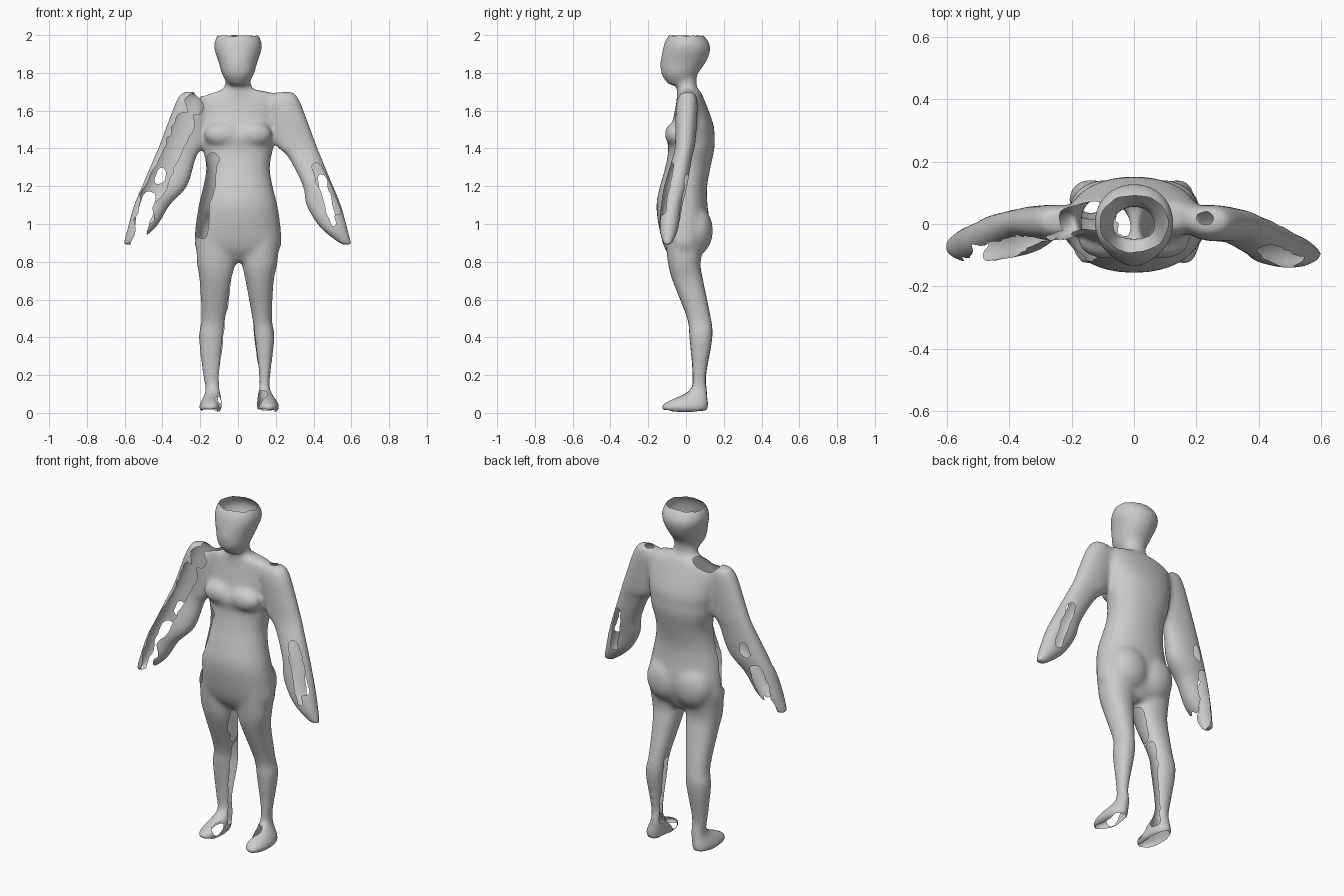
import bpy, bmesh, math
from mathutils import Vector, Matrix, noise

if "Cube" in bpy.data.objects:
    bpy.data.objects.remove(bpy.data.objects["Cube"])

bm = bmesh.new()


def spline(rows, steps=4):
    """Smooth curve through rows of equal length."""
    out = []
    for i in range(len(rows) - 1):
        a, b, c, d = (rows[max(0, min(len(rows) - 1, i + k))] for k in (-1, 0, 1, 2))
        for s in range(steps):
            t = s / steps
            out.append([q + t / 2 * (r - p + t * (2 * p - 5 * q + 4 * r - u + t * (3 * (q - r) + u - p)))
                        for p, q, r, u in zip(a, b, c, d)])
    return out + [list(rows[-1])]


def loft(rows, power=2.2, n=32):
    """Closed tube through level rings given as (z, x0, x1, y0, y1)."""
    rings = []
    for z, x0, x1, y0, y1 in spline(rows):
        ring = []
        for i in range(n):
            a = 2 * math.pi * i / n
            px, py = (math.copysign(abs(k) ** (2 / power), k) for k in (math.cos(a), math.sin(a)))
            ring.append(bm.verts.new((x0 + (x1 - x0) * (1 + px) / 2, y0 + (y1 - y0) * (1 + py) / 2, z)))
        rings.append(ring)
    for a, b in zip(rings, rings[1:]):
        for i in range(n):
            bm.faces.new((a[i - 1], a[i], b[i], b[i - 1]))
    bm.faces.new(rings[0])
    bm.faces.new(rings[-1])


def centred(rows):
    return [(z, -w, w, y0, y1) for z, w, y0, y1 in rows]


def ball(center, radii):
    m = Matrix.Translation(center) @ Matrix.Diagonal((*radii, 1))
    bmesh.ops.create_uvsphere(bm, u_segments=24, v_segments=16, radius=1, matrix=m)


# head, neck and torso
loft(centred([(2.03, .09, -.06, .06), (1.98, .12, -.105, .11), (1.93, .127, -.122, .13),
              (1.86, .104, -.134, .108), (1.79, .084, -.13, .06), (1.735, .05, -.09, .05)]), 2.1)
loft(centred([(1.82, .06, -.05, .06), (1.73, .072, -.047, .057), (1.66, .14, -.05, .09)]), 2)
loft(centred([(1.71, .1, -.037, .07), (1.675, .21, -.045, .09), (1.53, .205, -.075, .145),
              (1.46, .198, -.105, .151), (1.4, .187, -.093, .151), (1.3, .169, -.11, .13),
              (1.2, .184, -.138, .112), (1.1, .209, -.157, .114), (.98, .226, -.143, .127),
              (.87, .224, -.112, .1), (.8, .12, -.06, .06)]), 2.15)

# legs and arms: drawn for +x, mirrored with slight looser fit on -x
leg = [(.95, .02, .22, -.112, .112), (.8, .02, .21, -.097, .078), (.7, .039, .19, -.072, .092),
       (.5, .075, .18, .005, .133), (.4, .083, .194, .017, .141), (.2, .109, .172, .033, .108),
       (.12, .106, .172, .018, .113), (.06, .1, .208, -.1, .118), (.03, .1, .22, -.135, .118),
       (.002, .105, .205, -.11, .112)]
arm = [(1.7, .2, .295, -.02, .045), (1.64, .16, .333, -.052, .062), (1.43, .193, .412, -.058, .05),
       (1.36, .26, .44, -.07, .034), (1.2, .343, .505, -.117, .007), (1.1, .36, .547, -.132, -.018),
       (.98, .435, .58, -.142, -.038), (.89, .545, .605, -.122, -.073)]


def mirror_leg(z, x0, x1, y0, y1):
    k = .014 * min(1, max(0, (.95 - z) * 4))
    return z, -x1 - k * (z > .15) + .012 * (z < .1), -x0 + k, y0, y1


def mirror_arm(z, x0, x1, y0, y1):
    k = min(1, max(0, (1.5 - z) * 4))
    return z, -x1 - .005 * k, -x0 + .075 * k * (z > 1.15), y0 + .015 * k, y1 + .032 * k


for rows, mirror in ((leg, mirror_leg), (arm, mirror_arm)):
    loft(rows)
    loft([mirror(*r) for r in rows])

# nose, chest and seat
ball((0, -.122, 1.85), (.018, .018, .03))
for s in (-1, 1):
    ball((s * .08, -.057, 1.475), (.1, .056, .065))
    ball((s * .085, .055, .965), (.12, .088, .13))
    ball((s * .23, .01, 1.63), (.09, .052, .06))

# fuse everything into one skin
bmesh.ops.recalc_face_normals(bm, faces=bm.faces)
src = bpy.data.meshes.new("body_parts")
bm.to_mesh(src)
bm.free()
tmp = bpy.data.objects.new("body_parts", src)
bpy.context.collection.objects.link(tmp)
mod = tmp.modifiers.new("fuse", 'REMESH')
mod.mode = 'VOXEL'
mod.voxel_size = .009
skin = bpy.data.meshes.new_from_object(tmp.evaluated_get(bpy.context.evaluated_depsgraph_get()))
bpy.data.objects.remove(tmp)
bm = bmesh.new()
bm.from_mesh(skin)
for _ in range(16):
    bmesh.ops.smooth_vert(bm, verts=bm.verts, factor=.5, use_axis_x=True, use_axis_y=True, use_axis_z=True)

# missing skin on one side: start, end, radius
patches = [
    ((-.235, -.05, 1.65), (-.22, -.05, 1.62), .045),  # shoulder front
    ((-.19, .02, 1.7), (-.12, .03, 1.71), .048),      # shoulder top
    ((.22, .02, 1.7), (.23, .02, 1.7), .024),         # other shoulder
    ((-.29, -.08, 1.53), (-.46, -.13, 1.18), .068),   # arm front
    ((.43, -.1, 1.3), (.52, -.14, 1.08), .04),        # other arm front
    ((-.165, -.085, 1.33), (-.2, -.065, .98), .062),  # waist side
    ((-.02, 0, .74), (-.02, .03, .6), .045),          # inner thigh
    ((-.05, .07, .52), (-.075, .07, .08), .038),      # inner calf
    ((.07, .07, .48), (.1, .07, .12), .024),          # other calf
    ((.12, -.01, .1), (.1, -.05, .06), .036),         # instep
    ((-.09, -.03, .07), (-.1, -.06, .05), .03),       # other instep
]
patches += [((s * .15, -.08, -.01), (s * .15, .06, -.01), .05) for s in (-1, 1)]  # soles
# splits right through the sleeves
splits = [
    ((-.405, 0, 1.27), (-.42, 0, 1.23), .026),
    ((-.475, 0, 1.13), (-.54, 0, .86), .042),
    ((.445, 0, 1.24), (.505, 0, 1.0), .022),
    ((.33, 0, 1.1), (.43, 0, .93), .02),
]


def near(p, a, b, r, depth):
    k = Vector((1, depth, 1))
    a, b, q = Vector(a) * k, Vector(b) * k, p * k
    t = max(0, min(1, (q - a).dot(b - a) / (b - a).length_squared))
    return (q - a.lerp(b, t)).length < r


def missing(p):
    rag = noise.noise(p * 22)
    return (p.z > 1.997 + .008 * rag  # open crown
            or any(near(p, a, b, r * (1 + .3 * rag), 1) for a, b, r in patches)
            or any(near(p, a, b, r * (1 + .5 * rag), .1) for a, b, r in splits))


bmesh.ops.delete(bm, geom=[f for f in bm.faces if missing(f.calc_center_median())], context='FACES')

# even out the torn edges
for _ in range(6):
    new = {}
    for v in bm.verts:
        ends = [e.other_vert(v).co for e in v.link_edges if e.is_boundary]
        if len(ends) == 2:
            new[v] = v.co * .5 + (ends[0] + ends[1]) * .25
    for v, co in new.items():
        v.co = co
for f in bm.faces:
    f.smooth = True
body = bpy.data.meshes.new("open_body_shell")
bm.to_mesh(body)
bm.free()
bpy.data.meshes.remove(skin)
bpy.context.collection.objects.link(bpy.data.objects.new("open_body_shell", body))
